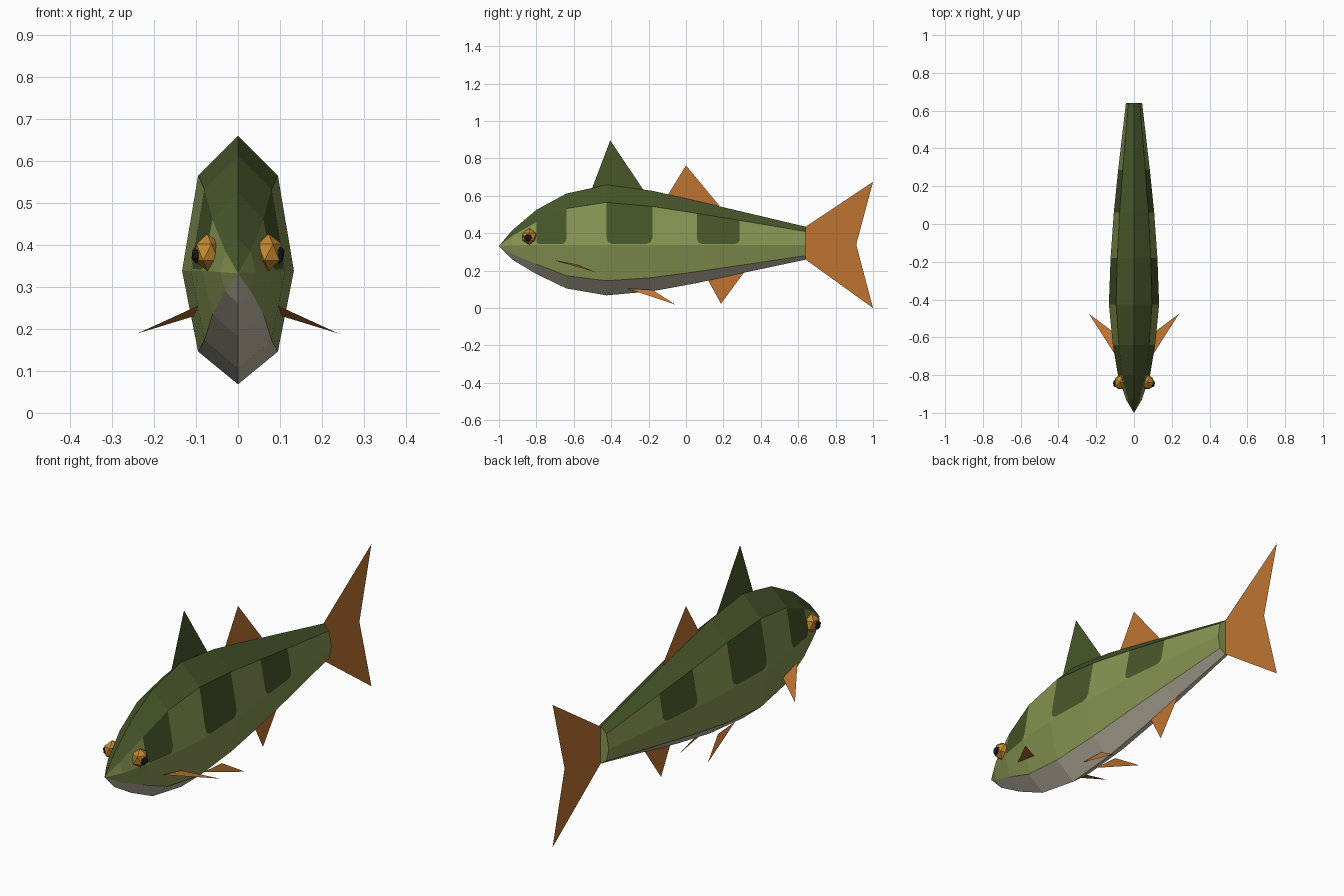
import bpy, bmesh
from mathutils import Matrix, Vector

if "Cube" in bpy.data.objects:
    bpy.data.objects.remove(bpy.data.objects["Cube"])


def material(name, rgb):
    m = bpy.data.materials.new(name)
    lin = [(c / 255 / 12.92) if c < 11 else ((c / 255 + 0.055) / 1.055) ** 2.4 for c in rgb]
    m.diffuse_color = (*lin, 1)
    m.use_nodes = True
    m.node_tree.nodes["Principled BSDF"].inputs["Base Color"].default_value = m.diffuse_color
    return m


DARK = material("dark green", (71, 87, 42))
LIGHT = material("light green", (135, 149, 82))
GREY = material("belly grey", (194, 188, 168))
ORANGE = material("fin orange", (191, 116, 49))
GOLD = material("eye gold", (198, 138, 46))
BLACK = material("pupil black", (25, 25, 25))

DROP = -0.005  # settles the whole fish onto the ground


def make(name, bm, mats):
    me = bpy.data.meshes.new(name)
    bm.transform(Matrix.Translation((0, 0, DROP)))
    bm.to_mesh(me)
    bm.free()
    for m in mats:
        me.materials.append(m)
    ob = bpy.data.objects.new(name, me)
    bpy.context.collection.objects.link(ob)
    return ob


# Body stations: y, half width, top, shoulder, middle, lower side, bottom
NOSE = Vector((0, -1, 0.337))
STATIONS = [
    (-0.93, 0.042, 0.42, 0.39, 0.34, 0.295, 0.265),
    (-0.80, 0.085, 0.53, 0.465, 0.343, 0.24, 0.187),
    (-0.64, 0.112, 0.617, 0.537, 0.343, 0.178, 0.110),
    (-0.425, 0.133, 0.664, 0.570, 0.343, 0.151, 0.073),
    (-0.18, 0.124, 0.632, 0.548, 0.343, 0.168, 0.095),
    (0.06, 0.107, 0.577, 0.511, 0.343, 0.200, 0.139),
    (0.285, 0.084, 0.524, 0.474, 0.343, 0.233, 0.189),
    (0.64, 0.043, 0.440, 0.414, 0.343, 0.285, 0.264),
]
BARRED = (1, 3, 5)  # segments that carry a dark bar
# Bar outline with rounded lower corners, as fractions of a side panel
BAR_LOW = [(0, 0.17), (0.035, 0.075), (0.12, 0.025), (0.88, 0.025), (0.965, 0.075), (1, 0.17)]


def half_ring(s, side):
    y, w, top, sh, mid, low, bot = s
    k = 0.714 * w
    return [Vector((x * side, y, z)) for x, z in
            ((0, top), (k, sh), (w, mid), (k, low), (0, bot))]


bm = bmesh.new()


def face(points, mat, side):
    pts = points if side > 0 else points[::-1]
    bm.faces.new([bm.verts.new(p) for p in pts]).material_index = mat


STRIP_MATS = (0, 1, 1, 2)  # back, upper side, lower side, belly
for side in (1, -1):
    rings = [half_ring(s, side) for s in STATIONS]
    for j, mat in enumerate(STRIP_MATS):
        face([NOSE, rings[0][j + 1], rings[0][j]], mat, side)
        for i in range(len(rings) - 1):
            a, b = rings[i], rings[i + 1]
            if j == 1 and i in BARRED:
                def at(u, v):
                    return a[2].lerp(b[2], u).lerp(a[1].lerp(b[1], u), v)
                low = [at(u, v) for u, v in BAR_LOW]
                face(low + [b[1], a[1]], 0, side)
                face([a[2], b[2]] + low[::-1], 1, side)
            else:
                face([a[j + 1], b[j + 1], b[j], a[j]], mat, side)
    face(rings[-1][::-1], 1, -side)  # tail stump
bmesh.ops.remove_doubles(bm, verts=bm.verts, dist=0.0005)
bmesh.ops.recalc_face_normals(bm, faces=bm.faces)
make("body", bm, [DARK, LIGHT, GREY])


# Fins: thin flat sheets, given as points and the faces joining them
def fin(name, pts, mat, faces=((0, 1, 2),)):
    b = bmesh.new()
    vs = [b.verts.new(p) for p in pts]
    for f in faces:
        b.faces.new([vs[i] for i in f])
    make(name, b, [mat])


def middle_fin(name, yz, mat, faces=((0, 1, 2),)):
    fin(name, [(0, y, z) for y, z in yz], mat, faces)


middle_fin("front_dorsal_fin", [(-0.51, 0.625), (-0.22, 0.625), (-0.405, 0.902)], DARK)
middle_fin("rear_dorsal_fin", [(-0.10, 0.605), (0.18, 0.55), (0.0, 0.768)], ORANGE)
middle_fin("anal_fin", [(0.115, 0.16), (0.187, 0.028), (0.31, 0.195)], ORANGE)
# Forked tail: root bottom, lower tip, notch, upper tip, root top
middle_fin("tail_fin", [(0.64, 0.264), (1, 0.005), (0.91, 0.345), (1, 0.68), (0.64, 0.440)],
           ORANGE, ((0, 1, 2), (0, 2, 4), (2, 3, 4)))

for side, label in ((1, "right"), (-1, "left")):
    def mirrored(pts):
        return [(x * side, y, z) for x, y, z in pts][::side]

    fin(label + "_pectoral_fin",
        mirrored([(0.095, -0.70, 0.26), (0.105, -0.575, 0.235), (0.239, -0.475, 0.194)]), ORANGE)
    fin(label + "_pelvic_fin",
        mirrored([(0.038, -0.315, 0.110), (0.0415, -0.18, 0.102), (0.076, -0.055, 0.023)]), ORANGE)

    # Faceted eye with a flattened pupil
    for name, centre, size, mat in (
            ("eye", (0.073, -0.838, 0.387), (0.036, 0.042, 0.044), GOLD),
            ("pupil", (0.099, -0.844, 0.382), (0.013, 0.022, 0.022), BLACK)):
        b = bmesh.new()
        bmesh.ops.create_icosphere(b, subdivisions=1, radius=1)
        x, y, z = centre
        b.transform(Matrix.Translation((x * side, y, z)) @ Matrix.Diagonal((*size, 1)))
        make(label + "_" + name, b, [mat])
